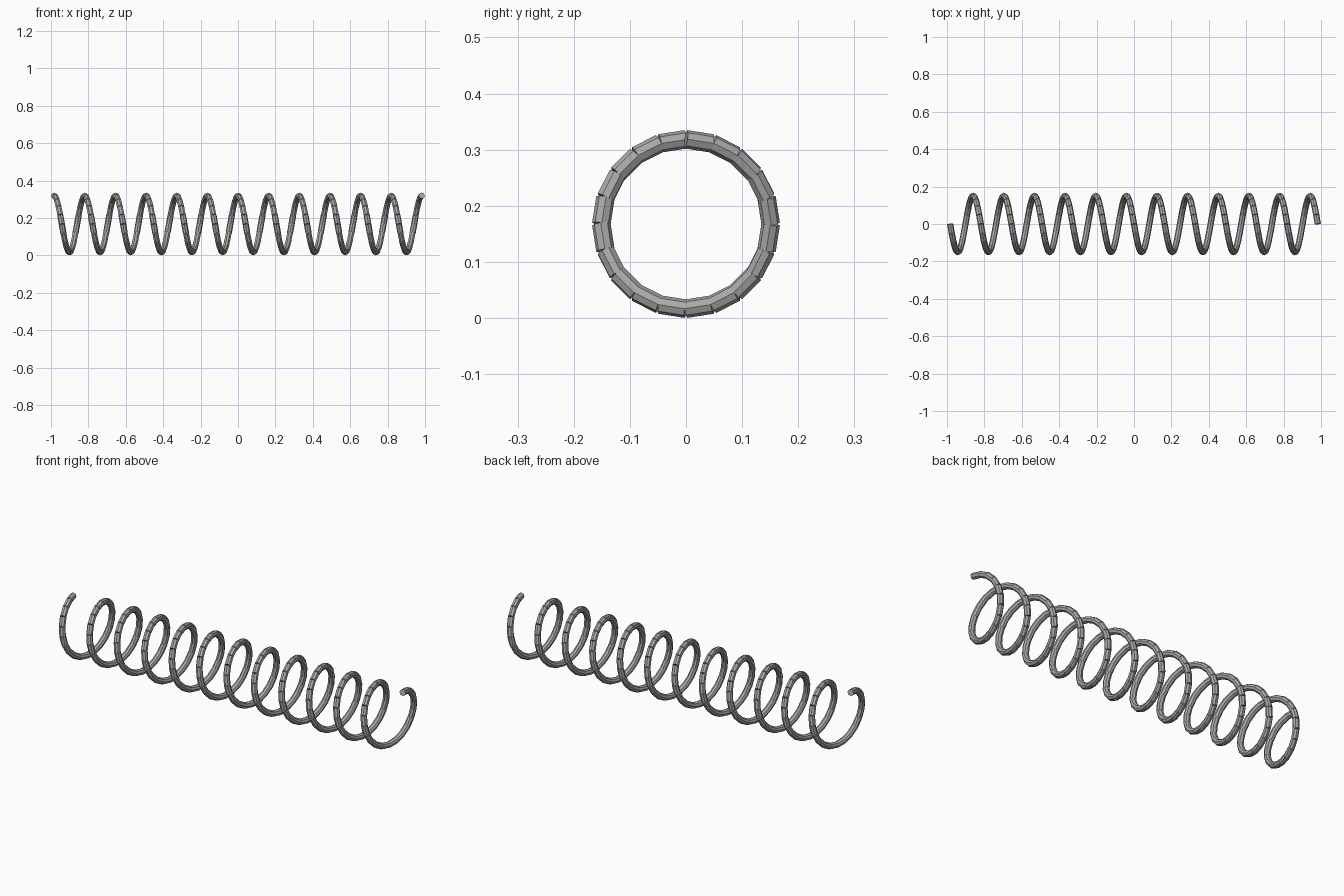
import bpy, bmesh, math
from mathutils import Vector, Matrix

if "Cube" in bpy.data.objects:
    bpy.data.objects.remove(bpy.data.objects["Cube"], do_unlink=True)

TURNS, STEPS, SIDES = 12, 20, 8
COIL_R, WIRE_R, HALF = 0.151, 0.0165, 0.983

steel = bpy.data.materials.new("steel grey")
steel.use_nodes = True
colour = (0.4, 0.4, 0.4, 1)
steel.diffuse_color = colour
steel.node_tree.nodes["Principled BSDF"].inputs["Base Color"].default_value = colour


def coil_point(i):
    a = 2 * math.pi * i / STEPS
    x = -HALF + 2 * HALF * i / (TURNS * STEPS)
    return Vector((x, -COIL_R * math.sin(a), COIL_R * math.cos(a) + COIL_R + WIRE_R))


# Coil of short straight rods, each spanning one chord of the helix
bm = bmesh.new()
for i in range(TURNS * STEPS):
    a, b = coil_point(i), coil_point(i + 1)
    d = b - a
    place = Matrix.Translation((a + b) / 2) @ d.to_track_quat('Z', 'Y').to_matrix().to_4x4()
    bmesh.ops.create_cone(bm, cap_ends=True, segments=SIDES, radius1=WIRE_R,
                          radius2=WIRE_R, depth=d.length, matrix=place)
mesh = bpy.data.meshes.new("spring_coil")
bm.to_mesh(mesh)
bm.free()
mesh.materials.append(steel)
spring = bpy.data.objects.new("spring_coil", mesh)
bpy.context.collection.objects.link(spring)
